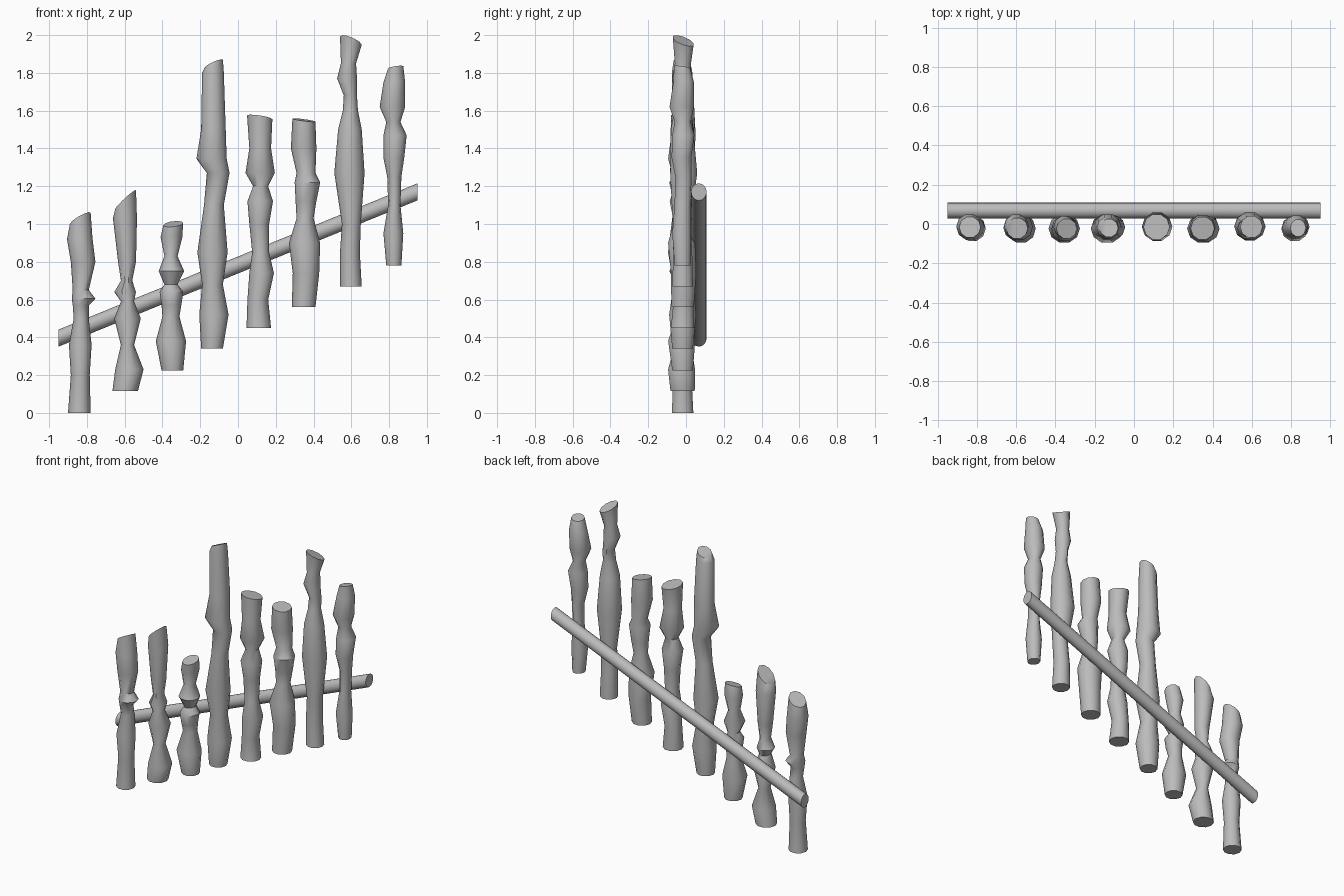
import bpy, bmesh, math

wood = bpy.data.materials.new("grey wood")
wood.diffuse_color = (0.5, 0.5, 0.5, 1)


def finish(name, bm):
    bmesh.ops.recalc_face_normals(bm, faces=bm.faces)
    me = bpy.data.meshes.new(name)
    bm.to_mesh(me)
    bm.free()
    me.materials.append(wood)
    ob = bpy.data.objects.new(name, me)
    bpy.context.collection.objects.link(ob)
    bpy.context.view_layer.objects.active = ob
    bpy.ops.object.select_all(action='DESELECT')
    ob.select_set(True)
    bpy.ops.object.shade_smooth_by_angle(angle=math.radians(40))
    return ob


def loft(name, rings):
    """Skin a list of rings of points and cap both ends."""
    bm = bmesh.new()
    vs = [[bm.verts.new(p) for p in ring] for ring in rings]
    n = len(vs[0])
    for a, b in zip(vs, vs[1:]):
        for i in range(n):
            j = (i + 1) % n
            bm.faces.new((a[i], a[j], b[j], b[i]))
    bm.faces.new(vs[0][::-1])
    bm.faces.new(vs[-1])
    return finish(name, bm)


def post(index, rows, tilt_x, tilt_y):
    """rows: height, left edge, right edge; the broken top is tilted."""
    n, rings = 10, []
    for k, (z, left, right) in enumerate(rows):
        cx, rx = (left + right) / 2, (right - left) / 2
        ry = min(max(rx, 0.045), 0.075)
        cy = -0.018 + (0.006 * math.sin(k * 2.3 + index) if k else 0)
        ring = []
        for i in range(n):
            a = math.tau * i / n
            c, s = math.cos(a), math.sin(a)
            dz = tilt_x * c + tilt_y * s if k == len(rows) - 1 else 0
            ring.append((cx + rx * c, cy + ry * s, z + dz))
        rings.append(ring)
    loft("post_%d" % index, rings)


# Knobbly posts, left to right
post(1, [(0, -.90, -.78), (.2, -.885, -.785), (.36, -.895, -.775), (.5, -.87, -.79),
         (.57, -.875, -.79), (.605, -.88, -.755), (.65, -.875, -.79), (.8, -.885, -.755),
         (.92, -.905, -.77), (1.03, -.89, -.78)], .03, -.015)
post(2, [(.115, -.665, -.53), (.23, -.65, -.50), (.36, -.62, -.55), (.5, -.655, -.515),
         (.59, -.62, -.55), (.64, -.655, -.54), (.7, -.62, -.56), (.8, -.635, -.54),
         (1.03, -.662, -.535), (1.13, -.65, -.54)], .05, -.01)
post(3, [(.225, -.405, -.29), (.38, -.435, -.275), (.51, -.40, -.31), (.57, -.405, -.30),
         (.64, -.415, -.29), (.68, -.39, -.32), (.75, -.42, -.285), (.83, -.39, -.32),
         (.93, -.41, -.295), (1.0, -.395, -.29)], .006, .015)
post(4, [(.34, -.195, -.08), (.52, -.205, -.05), (.68, -.19, -.08), (.85, -.215, -.055),
         (1.1, -.18, -.075), (1.27, -.165, -.045), (1.345, -.22, -.06), (1.5, -.195, -.065),
         (1.8, -.19, -.075), (1.85, -.175, -.08)], .02, -.01)
post(5, [(.45, .045, .175), (.6, .05, .16), (.74, .06, .19), (.85, .075, .165),
         (1.0, .06, .165), (1.12, .05, .185), (1.2, .08, .16), (1.27, .04, .195),
         (1.4, .06, .175), (1.565, .048, .182)], -.01, -.01)
post(6, [(.56, .285, .41), (.74, .29, .43), (.9, .27, .435), (1.03, .31, .40),
         (1.12, .305, .415), (1.22, .30, .435), (1.27, .31, .41), (1.4, .28, .415),
         (1.55, .288, .41)], -.008, .005)
post(7, [(.67, .54, .655), (.85, .54, .645), (1.0, .55, .65), (1.27, .51, .67),
         (1.5, .53, .655), (1.6, .555, .635), (1.68, .56, .63), (1.77, .525, .63),
         (1.85, .545, .625), (1.97, .54, .655)], -.022, -.02)
post(8, [(.78, .785, .865), (.95, .77, .875), (1.1, .795, .86), (1.25, .79, .865),
         (1.35, .77, .88), (1.47, .77, .893), (1.54, .785, .86), (1.62, .75, .885),
         (1.75, .77, .885), (1.83, .795, .875)], .006, -.006)

# Slanting rail behind the posts, ends cut upright
loft("rail", [[(x, .068 + .041 * math.cos(math.tau * i / 16),
                z + .045 * math.sin(math.tau * i / 16)) for i in range(16)]
              for x, z in ((-.95, .396), (.95, 1.17))])
